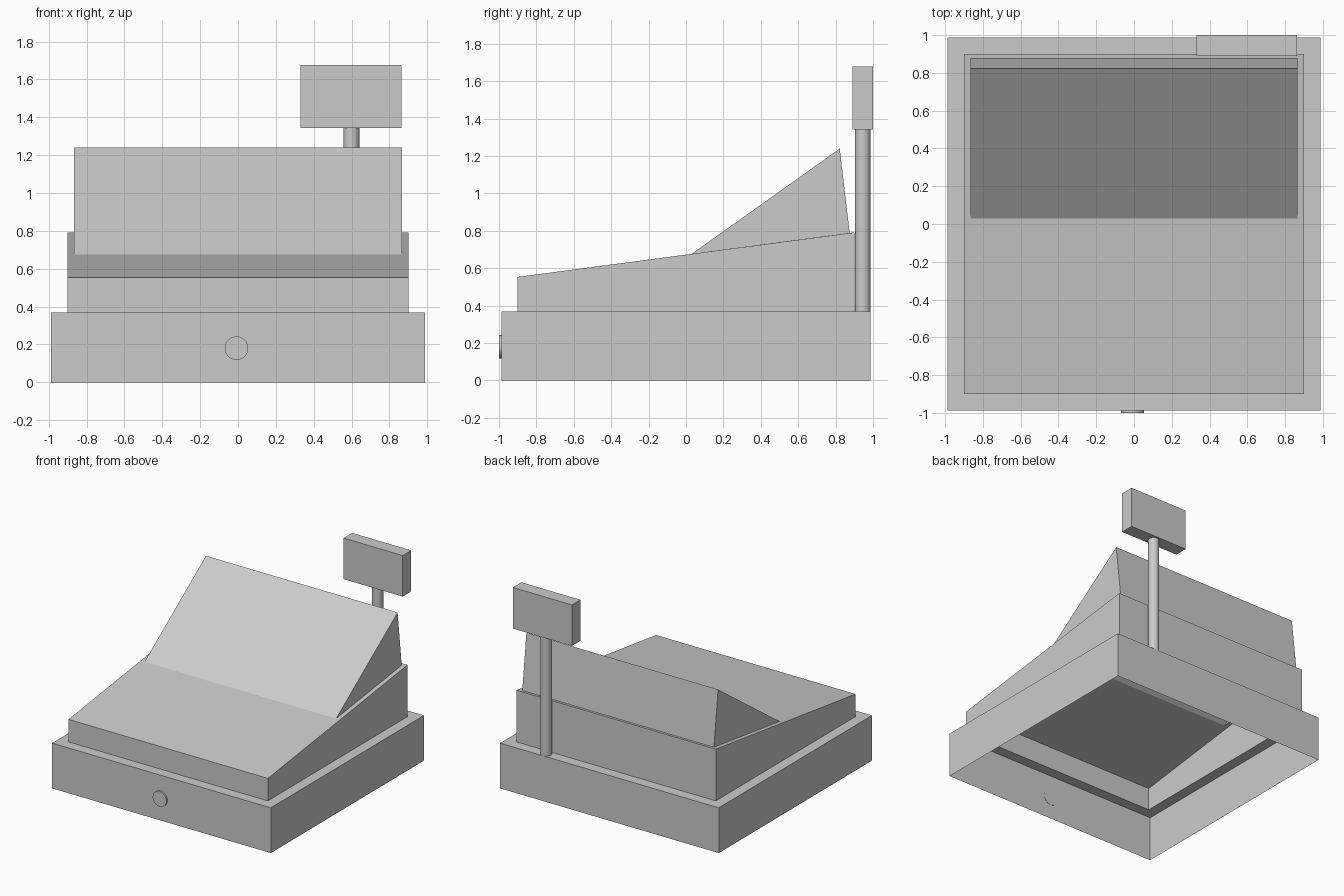
import bpy, bmesh
from mathutils import Matrix, Vector

if "Cube" in bpy.data.objects:
    bpy.data.objects.remove(bpy.data.objects["Cube"])


def finish(bm, name):
    mesh = bpy.data.meshes.new(name)
    bm.to_mesh(mesh)
    bm.free()
    obj = bpy.data.objects.new(name, mesh)
    bpy.context.collection.objects.link(obj)
    return obj


def loop(bm, half_w, front, back):
    """Rectangle of four verts; front and back are (y, z) pairs."""
    corners = ((-1, front), (1, front), (1, back), (-1, back))
    return [bm.verts.new((s * half_w, y, z)) for s, (y, z) in corners]


def box(name, lo, hi):
    bm = bmesh.new()
    lo, hi = Vector(lo), Vector(hi)
    m = Matrix.Translation((lo + hi) / 2) @ Matrix.Diagonal((*(hi - lo), 1))
    bmesh.ops.create_cube(bm, size=1, matrix=m)
    return finish(bm, name)


def cylinder(name, radius, depth, centre, axis='Z'):
    bm = bmesh.new()
    m = Matrix.Translation(centre)
    if axis == 'Y':
        m = m @ Matrix.Rotation(1.5707963, 4, 'X')
    bmesh.ops.create_cone(bm, cap_ends=True, segments=32, radius1=radius,
                          radius2=radius, depth=depth, matrix=m)
    obj = finish(bm, name)
    bpy.ops.object.select_all(action='DESELECT')
    obj.select_set(True)
    bpy.context.view_layer.objects.active = obj
    bpy.ops.object.shade_smooth_by_angle()
    return obj


# Register body: one hollow shell, open underneath, rising from drawer to hood
bm = bmesh.new()
rings = [
    loop(bm, 0.987, (-0.987, 0), (0.987, 0)),            # drawer bottom
    loop(bm, 0.987, (-0.987, 0.369), (0.987, 0.369)),    # drawer top
    loop(bm, 0.9, (-0.9, 0.369), (0.9, 0.369)),          # ledge
    loop(bm, 0.9, (-0.9, 0.553), (0.9, 0.791)),          # sloped keyboard deck
    loop(bm, 0.865, (0.03, 0.676), (0.875, 0.788)),      # hood footprint
]
for a, b in zip(rings, rings[1:]):
    for i in range(4):
        j = (i + 1) % 4
        bm.faces.new((a[i], a[j], b[j], b[i]))

# Raised hood closing the top of the shell
fl, fr, br, bl = rings[-1]
ridge_l, ridge_r = [bm.verts.new((x, 0.822, 1.239)) for x in (-0.865, 0.865)]
bm.faces.new((fl, fr, ridge_r, ridge_l))
bm.faces.new((br, bl, ridge_l, ridge_r))
bm.faces.new((fr, br, ridge_r))
bm.faces.new((bl, fl, ridge_l))
finish(bm, "register_body")

# Customer display on its pole
cylinder("display_pole", 0.042, 0.974, (0.599, 0.945, 0.856))
box("customer_display", (0.33, 0.89, 1.342), (0.863, 1.0, 1.677))

# Drawer lock
cylinder("drawer_lock", 0.062, 0.015, (-0.008, -0.9925, 0.18), 'Y')
